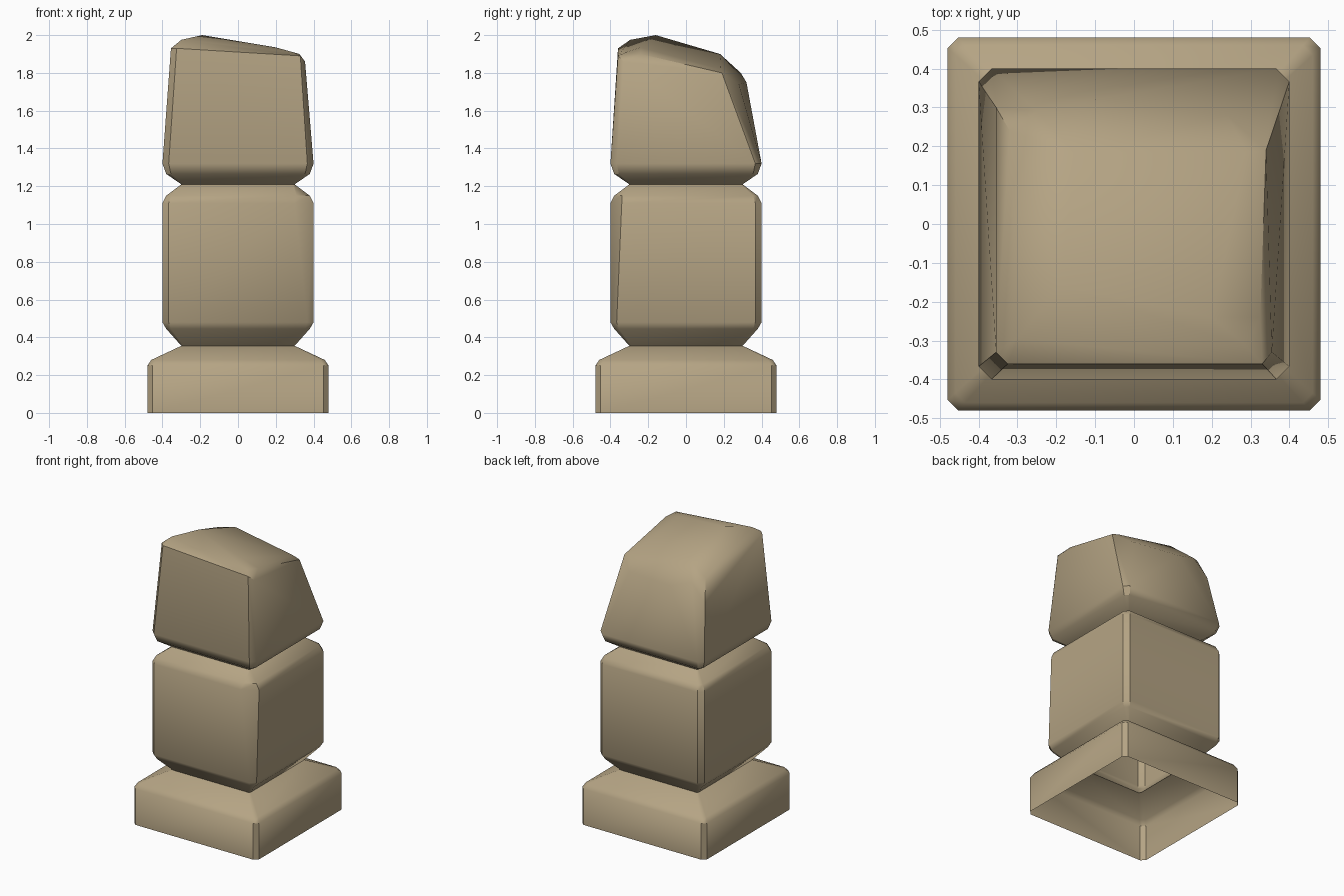
import bpy, bmesh, math

if "Cube" in bpy.data.objects:
    bpy.data.objects.remove(bpy.data.objects["Cube"])

stone = bpy.data.materials.new("sandstone")
stone.diffuse_color = (0.46, 0.37, 0.23, 1)
stone.use_nodes = True
stone.node_tree.nodes["Principled BSDF"].inputs["Base Color"].default_value = stone.diffuse_color


def ring(h, c, z, chip=None):
    """Square ring with cut corners; chip widens the front right cut."""
    a, b = chip or (c, c)
    return [(-h + c, -h, z), (h - a, -h, z), (h, -h + b, z), (h, h - c, z),
            (h - c, h, z), (-h + c, h, z), (-h, h - c, z), (-h, -h + c, z)]


def loft(bm, rings):
    loops = [[bm.verts.new(p) for p in r] for r in rings]
    for lo, hi in zip(loops, loops[1:]):
        for i in range(8):
            j = (i + 1) % 8
            bm.faces.new((lo[i], lo[j], hi[j], hi[i]))


def finish(bm, name):
    bmesh.ops.remove_doubles(bm, verts=bm.verts, dist=0.001)
    bmesh.ops.recalc_face_normals(bm, faces=bm.faces)
    me = bpy.data.meshes.new(name)
    bm.to_mesh(me)
    bm.free()
    me.materials.append(stone)
    ob = bpy.data.objects.new(name, me)
    bpy.context.collection.objects.link(ob)
    bpy.ops.object.select_all(action='DESELECT')
    ob.select_set(True)
    bpy.context.view_layer.objects.active = ob
    bpy.ops.object.shade_smooth_by_angle(angle=math.radians(38))
    return ob


# Plinth, open underneath
bm = bmesh.new()
loft(bm, [ring(.48, .027, 0), ring(.48, .027, .25), ring(.46, .025, .28),
          ring(.30, .01, .355)])
finish(bm, "base")

# Middle block, front right corner worn away towards the top
bm = bmesh.new()
loft(bm, [ring(.30, .01, .355), ring(.38, .025, .445), ring(.40, .033, .48),
          ring(.40, .033, 1.11, (.10, .06)), ring(.38, .025, 1.15, (.07, .04)),
          ring(.30, .01, 1.21)])
finish(bm, "middle_block")

# Top block: hull of its lower rim and the worn crown corners
bm = bmesh.new()
rim = ring(.40, .033, 1.32)
crown = [(-.325, -.36, 1.93), (-.355, -.33, 1.93), (.33, -.36, 1.89), (.355, -.33, 1.86),
         (-.30, -.295, 1.975), (.29, -.315, 1.91), (.325, -.24, 1.90),
         (-.19, -.16, 2.0), (.20, -.24, 1.935), (-.15, .18, 1.90),
         (.34, .19, 1.80), (.29, .185, 1.82), (.24, .28, 1.74),
         (-.25, .29, 1.80), (-.32, .24, 1.83), (-.355, .30, 1.69), (-.10, .32, 1.75)]
vs = [bm.verts.new(p) for p in rim + [(.40, .32, 1.32)] + crown]
res = bmesh.ops.convex_hull(bm, input=vs)
bmesh.ops.delete(bm, geom=[v for v in bm.verts if not v.link_faces], context='VERTS')
# open the hull below and continue it down to the neck
bmesh.ops.delete(bm, geom=[f for f in bm.faces if all(v.co.z < 1.33 for v in f.verts)],
                 context='FACES')
loft(bm, [ring(.30, .01, 1.21), ring(.38, .025, 1.265), rim])
finish(bm, "top_block")
